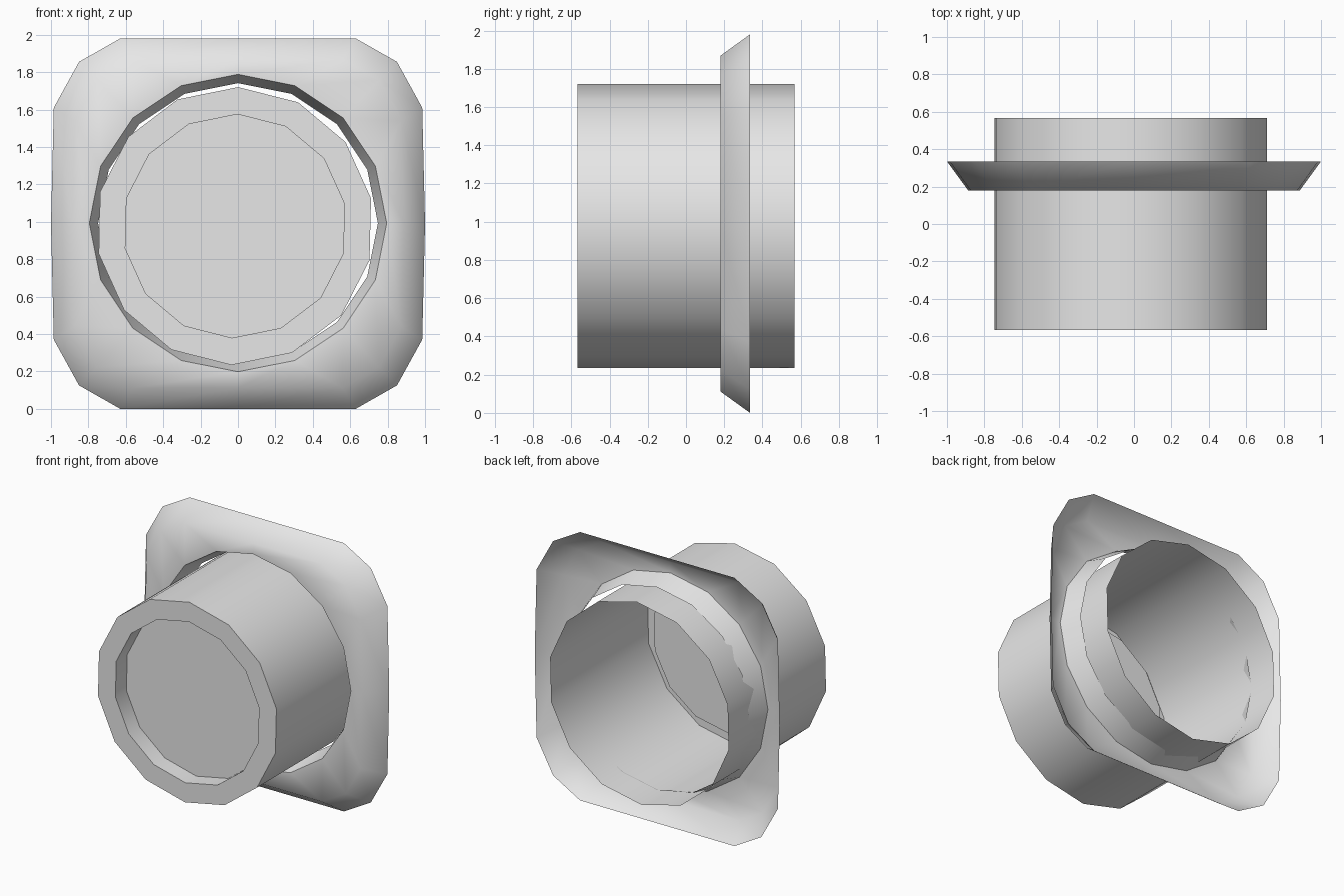
import bpy
import bmesh
from math import cos, sin, tau, radians

cube = bpy.data.objects.get("Cube")
if cube:
    bpy.data.objects.remove(cube, do_unlink=True)

grey = bpy.data.materials.new("light grey")
grey.use_nodes = True
colour = (0.8, 0.8, 0.8, 1)
grey.diffuse_color = colour
grey.node_tree.nodes["Principled BSDF"].inputs["Base Color"].default_value = colour


def circle(sides, radius, cx, cz, turn=0):
    """Points (x, z) of a regular polygon, anticlockwise from the front."""
    angles = [tau * i / sides + turn for i in range(sides)]
    return [(cx + radius * cos(a), cz + radius * sin(a)) for a in angles]


def sheet(name, rings, cap=False):
    """Thin shell joining rings given as (y, points); cap closes the last."""
    bm = bmesh.new()
    loops = [[bm.verts.new((x, y, z)) for x, z in pts] for y, pts in rings]
    for a, b in zip(loops, loops[1:]):
        n = len(a)
        for i in range(n):
            j = (i + 1) % n
            bm.faces.new((a[i], a[j], b[j], b[i]))
    if cap:
        bm.faces.new(loops[-1])
    mesh = bpy.data.meshes.new(name)
    bm.to_mesh(mesh)
    bm.free()
    mesh.materials.append(grey)
    obj = bpy.data.objects.new(name, mesh)
    bpy.context.collection.objects.link(obj)
    bpy.ops.object.select_all(action='DESELECT')
    obj.select_set(True)
    bpy.context.view_layer.objects.active = obj
    bpy.ops.object.shade_smooth_by_angle(angle=radians(62))
    return obj


# Rounded square outline, mirrored from one quarter
quarter = [(1, 0), (0.985, 0.62), (0.85, 0.865), (0.63, 0.99), (0, 0.99)]
upper = quarter + [(-x, z) for x, z in reversed(quarter[:-1])]
outline = upper + [(x, -z) for x, z in reversed(upper[1:-1])]


def rim(scale):
    return [(x * scale, 0.99 + z * scale) for x, z in outline]


# Flange: sloped rim, flat front plate and collar, open at the back
sheet("flange", [
    (0.335, rim(1)),
    (0.18, rim(0.887)),
    (0.18, circle(16, 0.795, 0, 0.993)),
    (0.335, circle(16, 0.748, 0, 0.993)),
])


# Tube: open at the back, with a recessed disc in its front end
def tube_ring(radius):
    return circle(14, radius, -0.017, 0.977, radians(88.6))


sheet("tube", [
    (0.568, tube_ring(0.743)),
    (-0.568, tube_ring(0.743)),
    (-0.568, tube_ring(0.598)),
    (-0.44, tube_ring(0.598)),
], cap=True)
